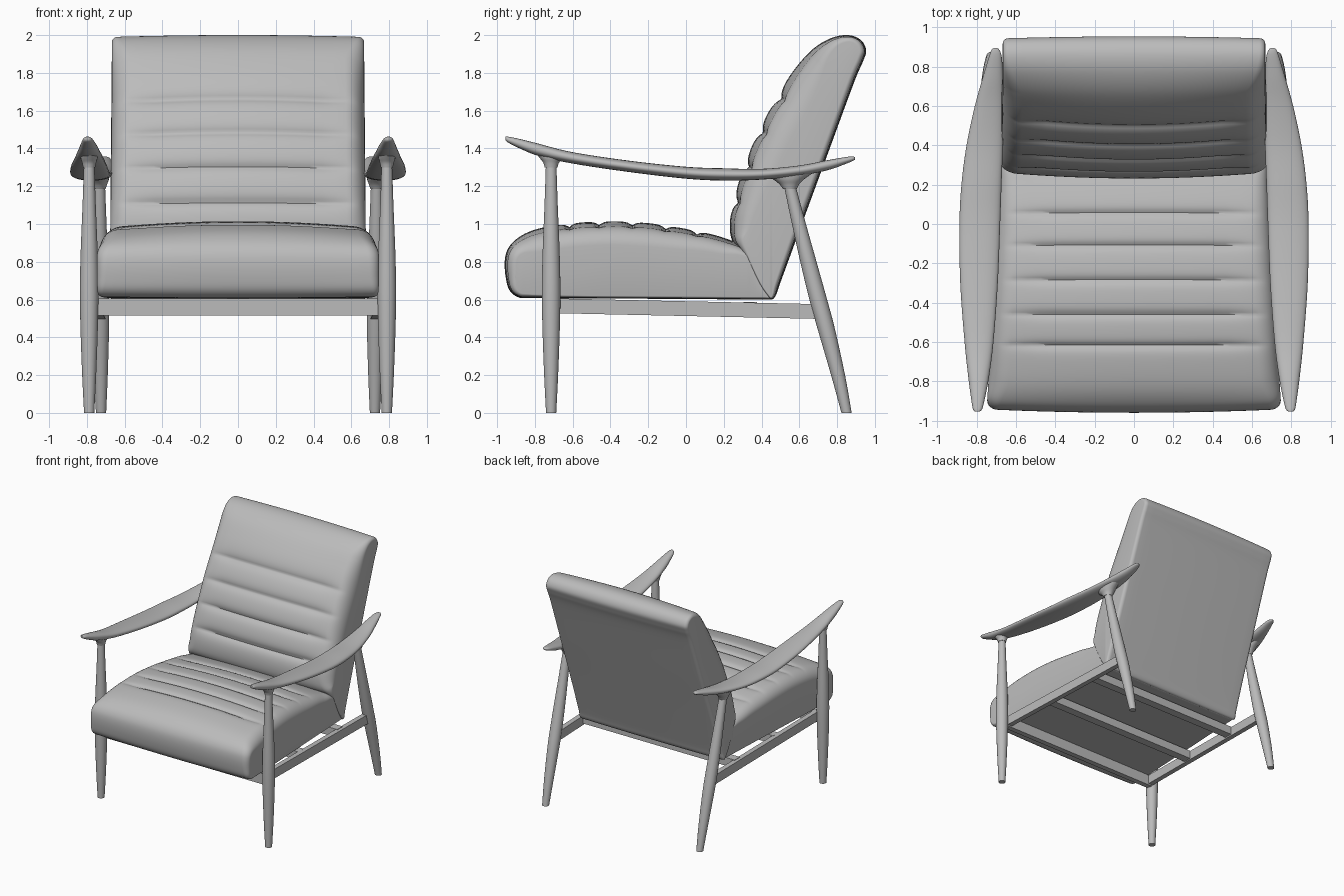
import bpy, bmesh, math
from mathutils import Vector

if "Cube" in bpy.data.objects:
    bpy.data.objects.remove(bpy.data.objects["Cube"])

grey = bpy.data.materials.new("soft grey")
grey.diffuse_color = (0.5, 0.5, 0.5, 1)
grey.use_nodes = True
grey.node_tree.nodes["Principled BSDF"].inputs["Base Color"].default_value = grey.diffuse_color


def spline(pts, n, closed=False):
    """Catmull-Rom samples through tuples of any length."""
    out, m = [], len(pts)
    for i in range(m if closed else m - 1):
        if closed:
            p = [Vector(pts[(i + k) % m]) for k in (-1, 0, 1, 2)]
        else:
            p = [Vector(pts[min(max(i + k, 0), m - 1)]) for k in (-1, 0, 1, 2)]
        for j in range(n):
            t = j / n
            out.append(0.5 * (2 * p[1] + (p[2] - p[0]) * t
                              + (2 * p[0] - 5 * p[1] + 4 * p[2] - p[3]) * t * t
                              + (3 * p[1] - p[0] - 3 * p[2] + p[3]) * t ** 3))
    if not closed:
        out.append(Vector(pts[-1]))
    return out


def smooth(ob, angle):
    bpy.ops.object.select_all(action='DESELECT')
    ob.select_set(True)
    bpy.context.view_layer.objects.active = ob
    bpy.ops.object.shade_smooth_by_angle(angle=math.radians(angle))


def loft(name, rings, mirror=False, angle=45):
    """Skin closed rings of points and cap both ends."""
    bm = bmesh.new()
    vs = [[bm.verts.new(p) for p in ring] for ring in rings]
    n = len(rings[0])
    for a, b in zip(vs, vs[1:]):
        for i in range(n):
            j = (i + 1) % n
            bm.faces.new((a[i], a[j], b[j], b[i]))
    caps = [bm.faces.new(vs[0]), bm.faces.new(vs[-1])]
    bmesh.ops.triangulate(bm, faces=caps)
    bmesh.ops.recalc_face_normals(bm, faces=bm.faces)
    me = bpy.data.meshes.new(name)
    bm.to_mesh(me)
    bm.free()
    me.materials.append(grey)
    ob = bpy.data.objects.new(name, me)
    bpy.context.collection.objects.link(ob)
    smooth(ob, angle)
    if mirror:
        ob.modifiers.new("mirror", 'MIRROR').use_axis[0] = True
    return ob


def cushion(name, outline, half_width, axis, grooves, depth, spread):
    """Side outline (y, z, edge softness) pulled across x with soft edges and sewn grooves."""
    raw = spline(outline, 20, True)
    # even spacing along the outline
    pts, carry, step = [], 0.0, 0.012
    for a, b in zip(raw, raw[1:] + raw[:1]):
        d = (b.xy - a.xy).length
        while carry < d:
            pts.append(a.lerp(b, carry / d))
            carry += step
        carry -= d
    n = len(pts)
    area = sum(pts[i].x * pts[(i + 1) % n].y - pts[(i + 1) % n].x * pts[i].y for i in range(n))
    sign = 1 if area > 0 else -1
    normals = []
    for i in range(n):
        t = (pts[(i + 3) % n].xy - pts[i - 3].xy).normalized()
        normals.append(Vector((t.y, -t.x)) * sign)
    # stations: (fraction of flat width, bulge of rounded edge, inset factor)
    edge = [(1, math.cos(t), 1 - math.sin(t)) for t in [math.pi / 2 * k / 8 for k in range(9)]]
    half = edge + [(1 - k / 9, 0, 0) for k in range(1, 10)]
    stations = half + [(-a, -b, c) for a, b, c in reversed(half[:-1])]
    rings = []
    for f, bulge, inset in stations:
        ring = []
        for p, nr in zip(pts, normals):
            w = half_width(p.x, p.y)
            R = min(max(p.z * 1.2, 0.03), 0.1)
            x = f * (w - R) + bulge * R
            u = abs(x) / w
            off = p.z * (inset + 0.4 * u * u)
            mask = min(max((p.z - 0.05) / 0.02, 0), 1) * min(max((0.95 - u) / 0.25, 0), 1)
            for g in grooves:
                off += depth * mask * math.exp(-abs(p[axis] - g) / spread)
            q = p.xy - nr * off
            ring.append((x, q.x, q.y))
        rings.append(ring)
    return loft(name, rings, angle=60)


# seat part of the cushion
seat = [(-0.82, 0.608, .015), (-0.89, 0.613, .02), (-0.935, 0.65, .03), (-0.955, 0.72, .04),
        (-0.96, 0.80, .045), (-0.947, 0.86, .05), (-0.91, 0.91, .06), (-0.84, 0.955, .08),
        (-0.74, 0.985, .09), (-0.6, 1.005, .09), (-0.4, 1.015, .09), (-0.2, 1.005, .09),
        (0, 0.975, .08), (0.12, 0.95, .07), (0.22, 0.92, .06), (0.30, 0.885, .04), (0.36, 0.83, .02),
        (0.43, 0.72, .01), (0.462, 0.64, .01), (0.45, 0.603, .01), (0.38, 0.60, .01), (0, 0.603, .01),
        (-0.5, 0.606, .01)]
whole = cushion("cushion", seat, lambda y, z: 0.693 - 0.056 * y, 0,
                (-0.62, -0.46, -0.285, -0.105, 0.06), 0.022, 0.018)

# back part of the cushion, merged with the seat
back = [(0.30, 0.84, .02), (0.25, 0.90, .05), (0.232, 0.97, .075), (0.238, 1.07, .09), (0.27, 1.2, .105),
        (0.325, 1.36, .12), (0.395, 1.52, .125), (0.495, 1.70, .125), (0.575, 1.82, .11), (0.67, 1.925, .075),
        (0.77, 1.985, .04), (0.86, 2.0, .025), (0.925, 1.975, .025), (0.954, 1.92, .025), (0.937, 1.86, .025),
        (0.89, 1.75, .025), (0.75, 1.37, .025), (0.61, 0.99, .025), (0.50, 0.69, .02), (0.477, 0.625, .015),
        (0.455, 0.60, .01), (0.43, 0.615, .01), (0.38, 0.69, .01)]
upper = cushion("back_cushion", back, lambda y, z: 0.685 - 0.009 * z, 1,
                (1.12, 1.31, 1.495, 1.675), 0.03, 0.03)
union = whole.modifiers.new("merge", 'BOOLEAN')
union.operation, union.solver, union.object = 'UNION', 'EXACT', upper
bpy.context.view_layer.objects.active = whole
bpy.ops.object.modifier_apply(modifier="merge")
bpy.data.objects.remove(upper)
smooth(whole, 60)

# armrest: y, inner x, outer x, bottom z, top z
arm = [(-0.955, .787, .808, 1.442, 1.462), (-0.94, .772, .82, 1.43, 1.462), (-0.88, .757, .83, 1.40, 1.45),
       (-0.78, .738, .843, 1.36, 1.425), (-0.6, .715, .862, 1.32, 1.38), (-0.3, .693, .884, 1.275, 1.335),
       (0, .681, .888, 1.24, 1.303), (0.2, .674, .878, 1.23, 1.295), (0.4, .667, .852, 1.235, 1.292),
       (0.6, .664, .81, 1.255, 1.31), (0.75, .666, .768, 1.285, 1.338), (0.85, .673, .738, 1.32, 1.355),
       (0.885, .685, .725, 1.335, 1.357), (0.896, .697, .713, 1.342, 1.353)]


def power(v, e):
    return math.copysign(abs(v) ** e, v)


rings = []
for y, x0, x1, z0, z1 in spline(arm, 5):
    ring = []
    for k in range(28):
        a = math.tau * k / 28
        ring.append(((x0 + x1) / 2 + (x1 - x0) / 2 * power(math.cos(a), 0.9), y,
                     (z0 + z1) / 2 + (z1 - z0) / 2 * power(math.sin(a), 0.9)))
    rings.append(ring)
loft("armrest", rings, True, 60)


def turned(name, sections, n=5):
    """Turned part from horizontal ellipses: x, y, z, x radius, y radius."""
    rings = [[(x + rx * math.cos(math.tau * k / 24), y + ry * math.sin(math.tau * k / 24), z)
              for k in range(24)] for x, y, z, rx, ry in spline(sections, n)]
    loft(name, rings, True)


# legs
turned("front_leg", [(.788, -.714, z, r, r) for z, r in
       ((0, .027), (.2, .037), (.45, .046), (.65, .049), (.85, .045), (1.1, .035), (1.31, .028))])
turned("rear_leg", [(.725 + .008 * z, y, z, r, r) for z, y, r in
       ((0, .85, .027), (.2, .805, .037), (.45, .741, .046), (.6, .70, .047), (.8, .648, .043),
        (1.0, .598, .037), (1.2, .55, .031))])

# flared sockets under the armrests
turned("front_socket", [(.788, -.714, 1.30, .032, .034), (.788, -.714, 1.325, .037, .042),
       (.788, -.71, 1.35, .045, .065), (.788, -.70, 1.38, .048, .10)])
turned("rear_socket", [(.735, .55, 1.185, .034, .036), (.735, .547, 1.21, .042, .052),
       (.736, .543, 1.235, .052, .08), (.738, .54, 1.265, .056, .125)])


def bar(name, a, b, w, h, mirror=False):
    """Straight rectangular bar between two centre points."""
    a, b = Vector(a), Vector(b)
    side = (b - a).cross(Vector((0, 0, 1))).normalized() * w / 2
    up = Vector((0, 0, h / 2))
    loft(name, [[p + side + up, p - side + up, p - side - up, p + side - up] for p in (a, b)], mirror, 30)


# frame under the seat
bar("side_rail", (.74, -.70, .567), (.722, .69, .537), .042, .078, True)
bar("front_rail", (-.75, -.695, .56), (.75, -.695, .56), .045, .09)
bar("middle_slat", (-.72, -.18, .56), (.72, -.18, .56), .07, .07)
bar("rear_slat", (-.72, .34, .552), (.72, .34, .552), .07, .07)
